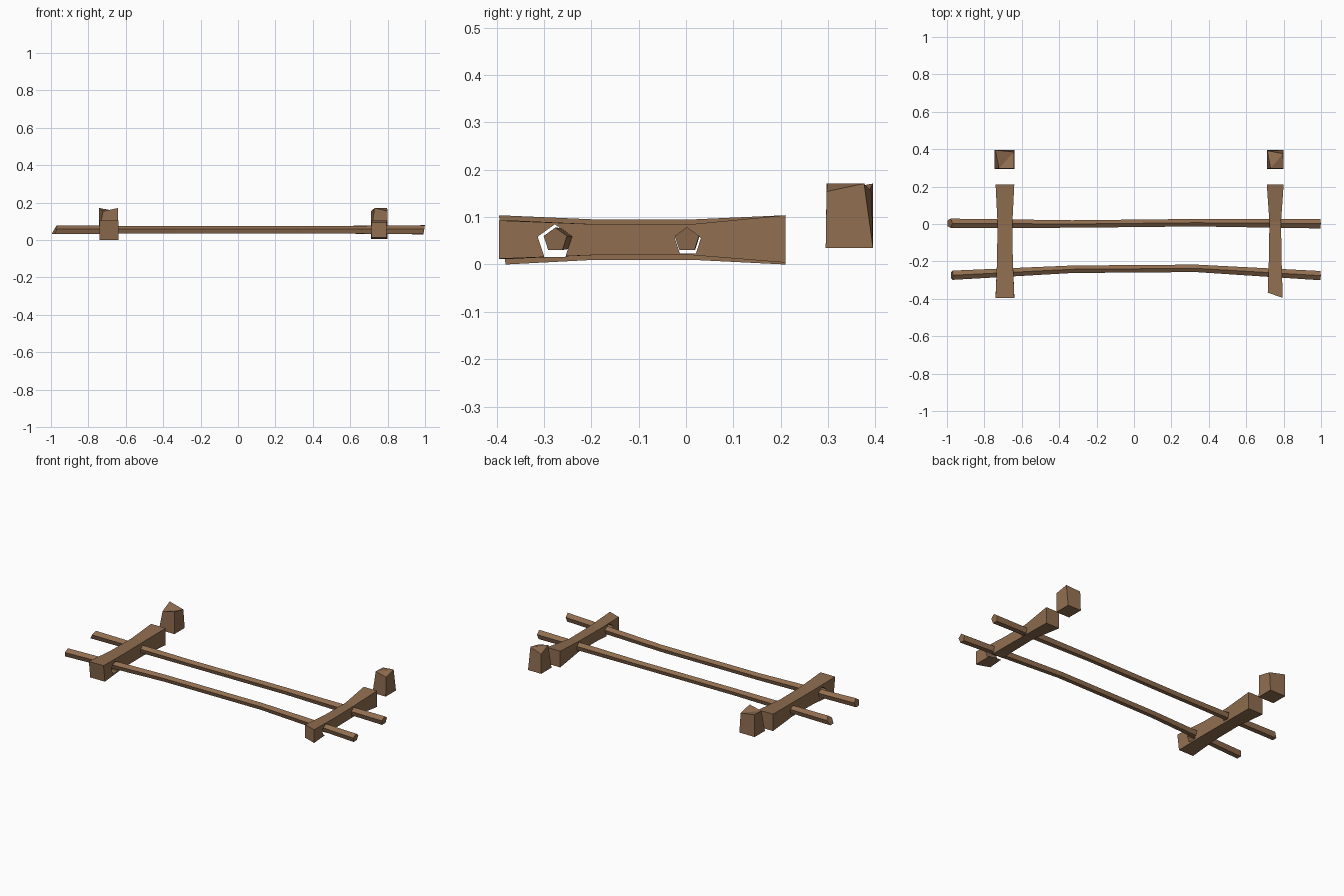
import bpy, bmesh
from math import sin, cos, pi

cube = bpy.data.objects.get("Cube")
if cube:
    bpy.data.objects.remove(cube, do_unlink=True)

wood = bpy.data.materials.new("brown_wood")
wood.use_nodes = True
colour = (0.28, 0.155, 0.08, 1)
wood.diffuse_color = colour
wood.node_tree.nodes["Principled BSDF"].inputs["Base Color"].default_value = colour


def loft(name, rings):
    """Solid through a row of equally sized point rings, capped at both ends."""
    bm = bmesh.new()
    loops = [[bm.verts.new(p) for p in ring] for ring in rings]
    n = len(loops[0])
    for a, b in zip(loops, loops[1:]):
        for i in range(n):
            j = (i + 1) % n
            bm.faces.new((a[i], a[j], b[j], b[i]))
    bm.faces.new(loops[0])
    bm.faces.new(loops[-1])
    bmesh.ops.recalc_face_normals(bm, faces=bm.faces[:])
    mesh = bpy.data.meshes.new(name)
    bm.to_mesh(mesh)
    bm.free()
    mesh.materials.append(wood)
    obj = bpy.data.objects.new(name, mesh)
    bpy.context.collection.objects.link(obj)
    return obj


def pentagon(x, y, z, r, slant=0.0):
    """Five-sided ring facing along x, its top leaning by slant."""
    return [(x + slant * cos(a), y + r * sin(a), z + r * cos(a))
            for a in (2 * pi * i / 5 for i in range(5))]


def section(x, y, half, low, high, skew=0.0, lean=0.0):
    """Four-sided beam section facing along y."""
    return [(x - half, y + skew + lean, low), (x + half, y + lean, low),
            (x + half, y, high), (x - half, y + skew, high)]


# Crossbeams, slimmer in the middle
right_beam = loft("right_beam", [
    section(-0.69, -0.395, 0.05, 0.0, 0.104, 0, 0.014),
    section(-0.69, -0.19, 0.042, 0.01, 0.095),
    section(-0.69, 0.01, 0.04, 0.01, 0.095),
    section(-0.69, 0.21, 0.05, 0.0, 0.104)])
left_beam = loft("left_beam", [
    section(0.755, -0.395, 0.04, 0.012, 0.093, 0.028),
    section(0.755, -0.19, 0.034, 0.02, 0.085),
    section(0.755, 0.01, 0.031, 0.02, 0.085),
    section(0.755, 0.21, 0.045, 0.004, 0.104)])

# Sockets bored through the beams for the rods
for y, r in ((-0.277, 0.038), (0.004, 0.029)):
    drill = loft("socket_cutter", [pentagon(-1.2, y, 0.047, r),
                                   pentagon(1.2, y, 0.047, r)])
    drill.hide_render = True
    for beam in (right_beam, left_beam):
        cut = beam.modifiers.new("socket", 'BOOLEAN')
        cut.operation = 'DIFFERENCE'
        cut.solver = 'EXACT'
        cut.object = drill
        bpy.context.view_layer.update()
        graph = bpy.context.evaluated_depsgraph_get()
        mesh = bpy.data.meshes.new_from_object(beam.evaluated_get(graph))
        beam.modifiers.clear()
        beam.data = mesh
    bpy.data.objects.remove(drill, do_unlink=True)

# Long rods, slightly bowed and thinner in the middle
loft("back_rod", [pentagon(-0.985, 0.004, 0.052, 0.026, 0.015),
                  pentagon(-0.33, 0.0, 0.053, 0.021),
                  pentagon(0.33, 0.007, 0.053, 0.021),
                  pentagon(0.995, 0.002, 0.052, 0.027, 0.004)])
loft("front_rod", [pentagon(-0.973, -0.274, 0.052, 0.026, 0.006),
                   pentagon(-0.33, -0.242, 0.053, 0.021),
                   pentagon(0.33, -0.237, 0.053, 0.021),
                   pentagon(0.995, -0.276, 0.052, 0.026, 0.004)])


def stump(name, x0, x1, top):
    base = [(x0, 0.295, 0.035), (x1, 0.295, 0.035),
            (x1, 0.395, 0.035), (x0, 0.395, 0.035)]
    obj = loft(name, [base, top])
    # Crease the uneven broken top
    bm = bmesh.new()
    bm.from_mesh(obj.data)
    bmesh.ops.triangulate(bm, faces=[f for f in bm.faces if f.normal.z > 0.5])
    bm.to_mesh(obj.data)
    bm.free()


# Separate broken-off blocks behind the beams
stump("right_stump", -0.745, -0.64,
      [(-0.722, 0.297, 0.153), (-0.642, 0.297, 0.171),
       (-0.642, 0.385, 0.152), (-0.742, 0.395, 0.171)])
stump("left_stump", 0.71, 0.8,
      [(0.73, 0.298, 0.171), (0.8, 0.297, 0.154),
       (0.797, 0.376, 0.171), (0.712, 0.392, 0.154)])
